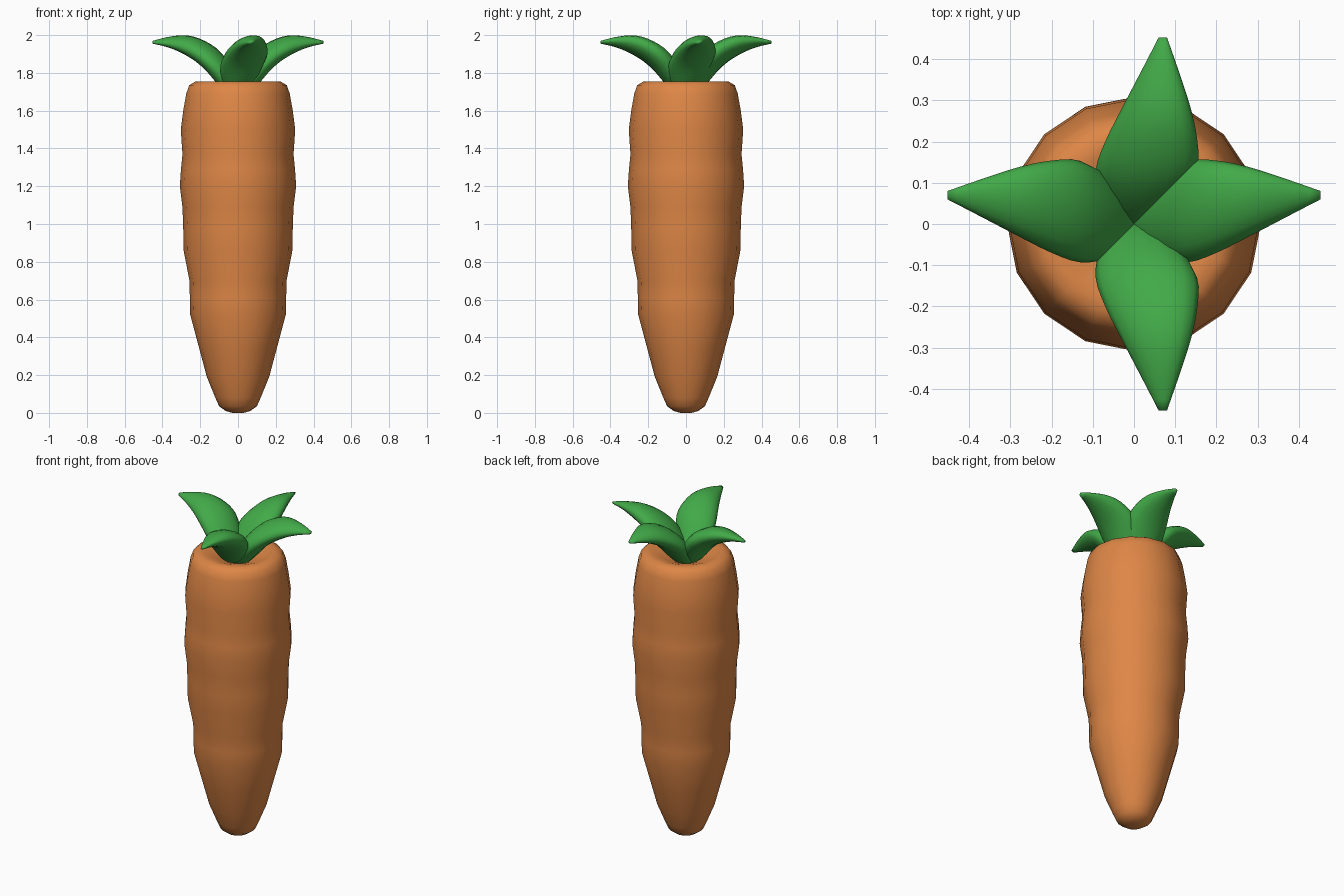
import bpy, bmesh, math
from mathutils import Vector

if "Cube" in bpy.data.objects:
    bpy.data.objects.remove(bpy.data.objects["Cube"])


def material(name, rgb):
    m = bpy.data.materials.new(name)
    m.diffuse_color = (*rgb, 1)
    m.use_nodes = True
    m.node_tree.nodes["Principled BSDF"].inputs["Base Color"].default_value = m.diffuse_color
    return m


orange = material("carrot orange", (0.73, 0.24, 0.061))
green = material("leaf green", (0.054, 0.402, 0.065))


def skin(name, rings, mat):
    """Join closed rings of points into a capped, smooth shaded tube."""
    bm = bmesh.new()
    loops = [[bm.verts.new(p) for p in ring] for ring in rings]
    n = len(loops[0])
    for a, b in zip(loops, loops[1:]):
        for i in range(n):
            j = (i + 1) % n
            bm.faces.new((a[i], a[j], b[j], b[i]))
    bm.faces.new(loops[0])
    bm.faces.new(loops[-1])
    bmesh.ops.recalc_face_normals(bm, faces=bm.faces)
    for f in bm.faces:
        f.smooth = True
    me = bpy.data.meshes.new(name)
    bm.to_mesh(me)
    bm.free()
    me.materials.append(mat)
    ob = bpy.data.objects.new(name, me)
    bpy.context.collection.objects.link(ob)
    return ob


def circle(r, z, n=16):
    return [(r * math.cos(2 * math.pi * i / n), r * math.sin(2 * math.pi * i / n), z)
            for i in range(n)]


# Root: lathed, bulging profile (radius, height) with a dished crown
profile = [(0.03, 0), (0.065, 0.01), (0.1, 0.035), (0.12, 0.08), (0.165, 0.19),
           (0.205, 0.34), (0.253, 0.52), (0.255, 0.61), (0.257, 0.70), (0.288, 0.86),
           (0.29, 0.98), (0.294, 1.09), (0.308, 1.20), (0.302, 1.29), (0.294, 1.37),
           (0.303, 1.50), (0.29, 1.60), (0.274, 1.69), (0.258, 1.735), (0.225, 1.755),
           (0.19, 1.755), (0.13, 1.735), (0.07, 1.71), (0.02, 1.70)]
skin("carrot_root", [circle(r, z) for r, z in profile], orange)

# Leaf stations: outward, sideways, height, half width, half thickness
stations = [(0.0, 0.0, 1.68, 0.05, 0.03), (0.06, 0.012, 1.77, 0.095, 0.055),
            (0.13, 0.03, 1.86, 0.123, 0.06), (0.20, 0.042, 1.915, 0.112, 0.056),
            (0.28, 0.054, 1.95, 0.084, 0.047), (0.37, 0.063, 1.963, 0.046, 0.026),
            (0.453, 0.07, 1.962, 0.010, 0.007)]


def refine(pts, steps=3):
    """Catmull-Rom interpolation through the stations."""
    p = [Vector(q) for q in pts]
    p = [2 * p[0] - p[1]] + p + [2 * p[-1] - p[-2]]
    out = []
    for a, b, c, d in zip(p, p[1:], p[2:], p[3:]):
        for k in range(steps):
            t = k / steps
            out.append(0.5 * (2 * b + (c - a) * t + (2 * a - 5 * b + 4 * c - d) * t * t
                              + (3 * b - a - 3 * c + d) * t ** 3))
    return out + [p[-2]]


def leaf_rings(n=16):
    st = refine(stations)
    rings = []
    for i, s in enumerate(st):
        a, b = st[max(i - 1, 0)], st[min(i + 1, len(st) - 1)]
        tangent = Vector((b[0] - a[0], 0, b[2] - a[2])).normalized()
        normal = Vector((-tangent.z, 0, tangent.x))
        side = Vector((0, 1, 0.2))
        centre = Vector(s[:3])
        rings.append([centre + side * s[3] * math.cos(2 * math.pi * k / n)
                      + normal * s[4] * math.sin(2 * math.pi * k / n) for k in range(n)])
    return rings


# Four leaves: one shape mirrored across the axes and the diagonal
rings = leaf_rings()
placements = {"leaf_right": lambda p: (p.x, p.y, p.z),
              "leaf_left": lambda p: (-p.x, p.y, p.z),
              "leaf_back": lambda p: (p.y, p.x, p.z),
              "leaf_front": lambda p: (p.y, -p.x, p.z)}
for name, place in placements.items():
    skin(name, [[place(p) for p in ring] for ring in rings], green)
